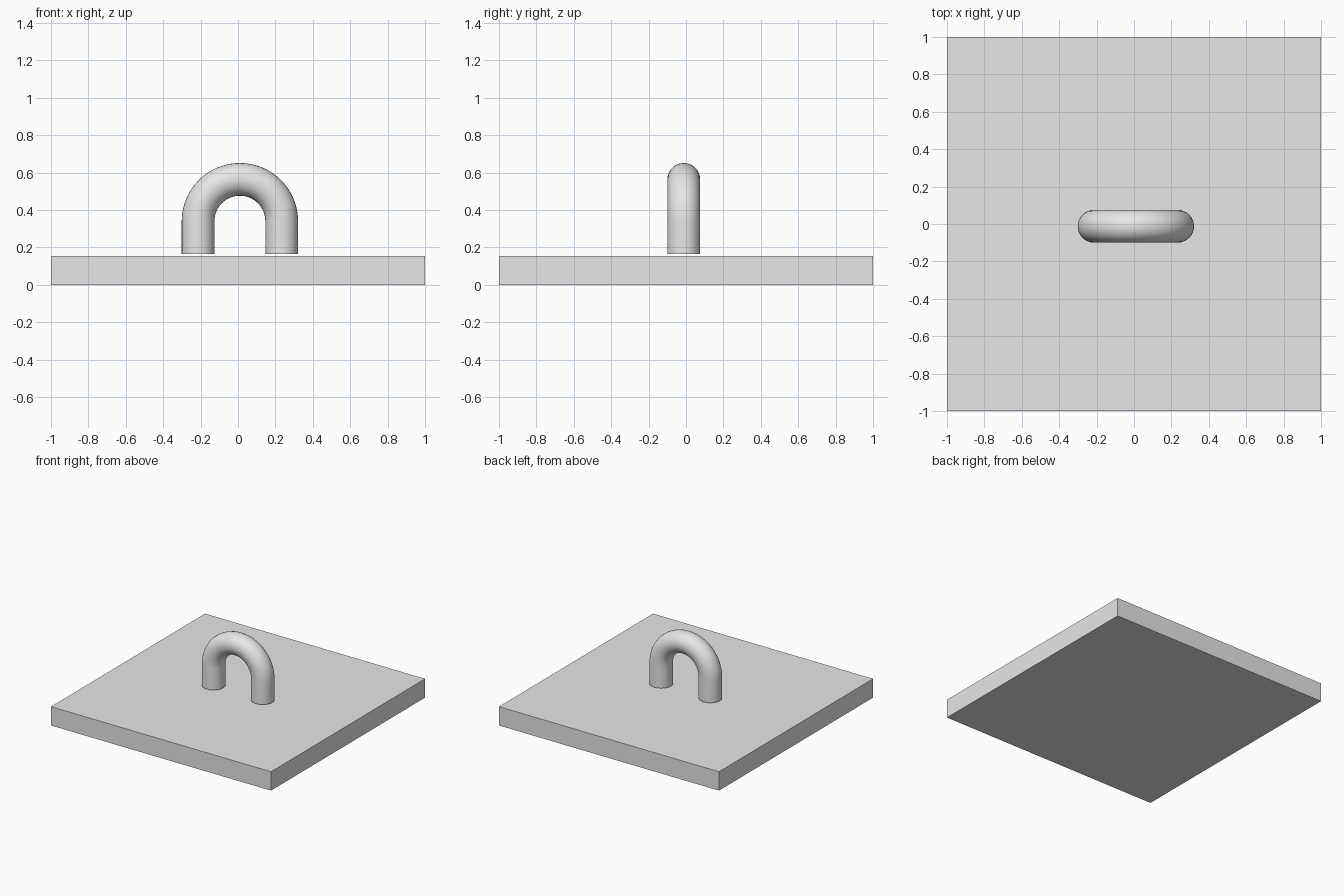
import bpy
import math

if "Cube" in bpy.data.objects:
    bpy.data.objects.remove(bpy.data.objects["Cube"])

grey = bpy.data.materials.new("grey")
grey.diffuse_color = (0.8, 0.8, 0.8, 1.0)
grey.use_nodes = True
grey.node_tree.nodes["Principled BSDF"].inputs["Base Color"].default_value = grey.diffuse_color

# Square base plate
PLATE_H = 0.155
bpy.ops.mesh.primitive_cube_add(size=1, location=(0, 0, PLATE_H / 2))
plate = bpy.context.object
plate.name = "base_plate"
plate.scale = (2, 2, PLATE_H)
bpy.ops.object.transform_apply(location=False, rotation=False, scale=True)
plate.data.materials.append(grey)

# Arched handle: two straight legs joined by a half circle
CX, CY = 0.01, -0.012
BEND_R, TUBE_R = 0.2235, 0.0875
LEG_BOTTOM, BEND_Z = 0.165, 0.34
STEPS = 32

path = [(-BEND_R, 0, LEG_BOTTOM)]
for i in range(STEPS + 1):
    a = math.pi * (1 - i / STEPS)
    path.append((BEND_R * math.cos(a), 0, BEND_Z + BEND_R * math.sin(a)))
path.append((BEND_R, 0, LEG_BOTTOM))

curve = bpy.data.curves.new("handle", "CURVE")
curve.dimensions = "3D"
curve.bevel_depth = TUBE_R
curve.bevel_resolution = 14
curve.use_fill_caps = True
spline = curve.splines.new("POLY")
spline.points.add(len(path) - 1)
for point, co in zip(spline.points, path):
    point.co = (*co, 1)

handle = bpy.data.objects.new("handle", curve)
handle.location = (CX, CY, 0)
bpy.context.collection.objects.link(handle)
bpy.ops.object.select_all(action="DESELECT")
handle.select_set(True)
bpy.context.view_layer.objects.active = handle
bpy.ops.object.convert(target="MESH")
handle = bpy.context.object
handle.name = "handle"
handle.data.materials.clear()
handle.data.materials.append(grey)
bpy.ops.object.shade_smooth_by_angle(angle=math.radians(40))
